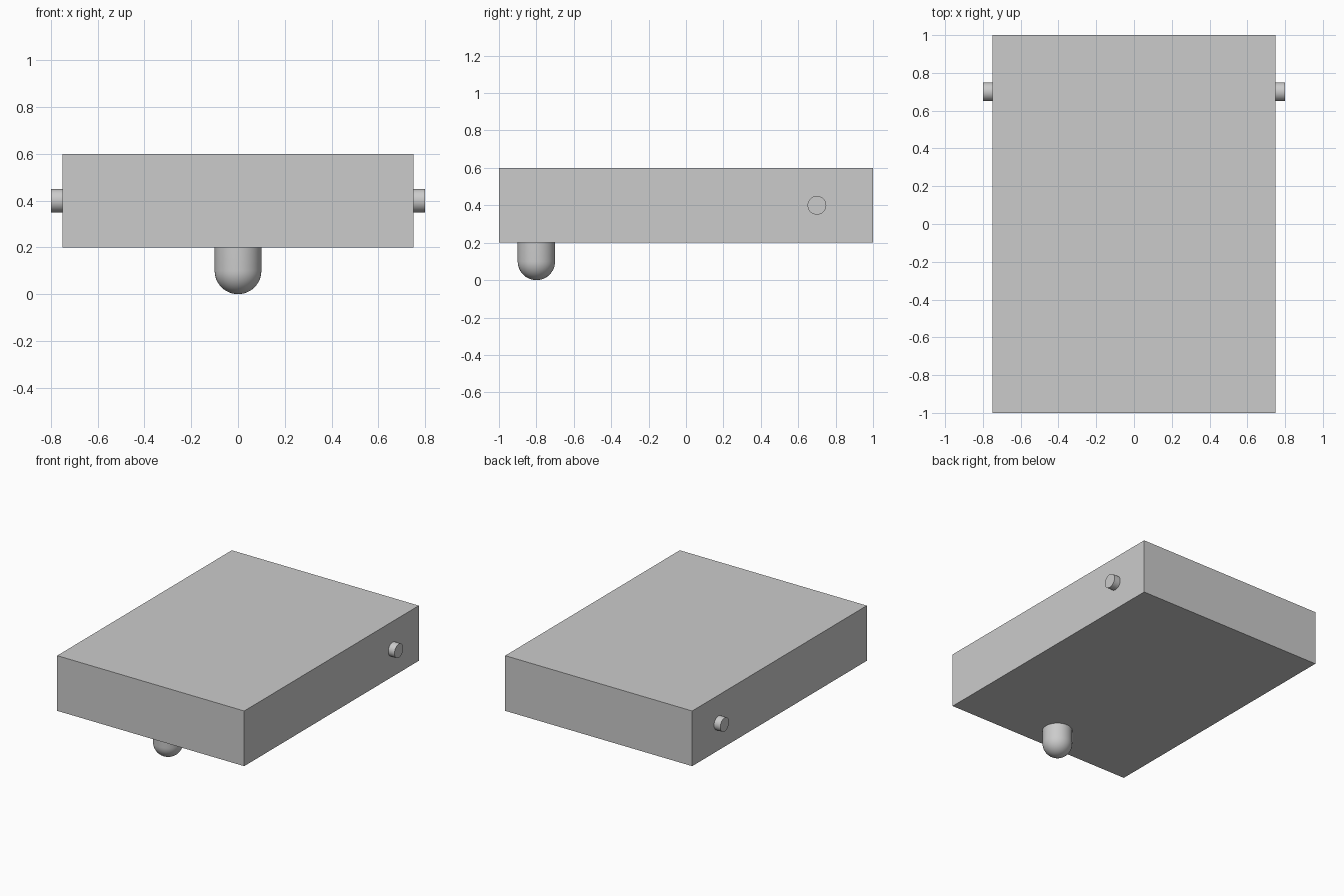
import bpy
import bmesh
from math import pi, sin, cos
from mathutils import Matrix, Vector

default = bpy.data.objects.get("Cube")
if default:
    bpy.data.objects.remove(default, do_unlink=True)

grey = bpy.data.materials.new("light_grey")
grey.use_nodes = True
colour = (0.6, 0.6, 0.6, 1)
grey.diffuse_color = colour
grey.node_tree.nodes["Principled BSDF"].inputs["Base Color"].default_value = colour


def finish(name, bm, smooth=False):
    bmesh.ops.recalc_face_normals(bm, faces=bm.faces)
    mesh = bpy.data.meshes.new(name)
    bm.to_mesh(mesh)
    bm.free()
    mesh.materials.append(grey)
    obj = bpy.data.objects.new(name, mesh)
    bpy.context.collection.objects.link(obj)
    if smooth:
        bpy.ops.object.select_all(action="DESELECT")
        obj.select_set(True)
        bpy.context.view_layer.objects.active = obj
        bpy.ops.object.shade_smooth_by_angle(angle=pi / 6)
    return obj


# Flat rectangular body
bm = bmesh.new()
bmesh.ops.create_cube(bm, size=1, matrix=Matrix.Translation((0, 0, 0.4)) @ Matrix.Diagonal((1.5, 2, 0.4, 1)))
finish("body", bm)

# Short axle stub on each side near the back
for name, side in (("left_axle_stub", 1), ("right_axle_stub", -1)):
    bm = bmesh.new()
    place = Matrix.Translation((side * 0.775, 0.7, 0.4)) @ Matrix.Rotation(pi / 2, 4, "Y")
    bmesh.ops.create_cone(bm, cap_ends=True, segments=48, radius1=0.05, radius2=0.05, depth=0.05, matrix=place)
    finish(name, bm, smooth=True)

# Round-ended front foot, turned from a half profile
radius, steps = 0.1, 12
centre = Vector((0, -0.8, radius))
profile = [Vector((0, 0, radius)), Vector((radius, 0, radius))]
for i in range(steps + 1):
    a = i / steps * pi / 2
    profile.append(Vector((radius * cos(a), 0, -radius * sin(a))))
bm = bmesh.new()
verts = [bm.verts.new(centre + p) for p in profile]
edges = [bm.edges.new(pair) for pair in zip(verts, verts[1:])]
bmesh.ops.spin(bm, geom=verts + edges, cent=centre, axis=(0, 0, 1), angle=2 * pi, steps=48)
bmesh.ops.remove_doubles(bm, verts=bm.verts, dist=0.0001)
finish("front_foot", bm, smooth=True)
